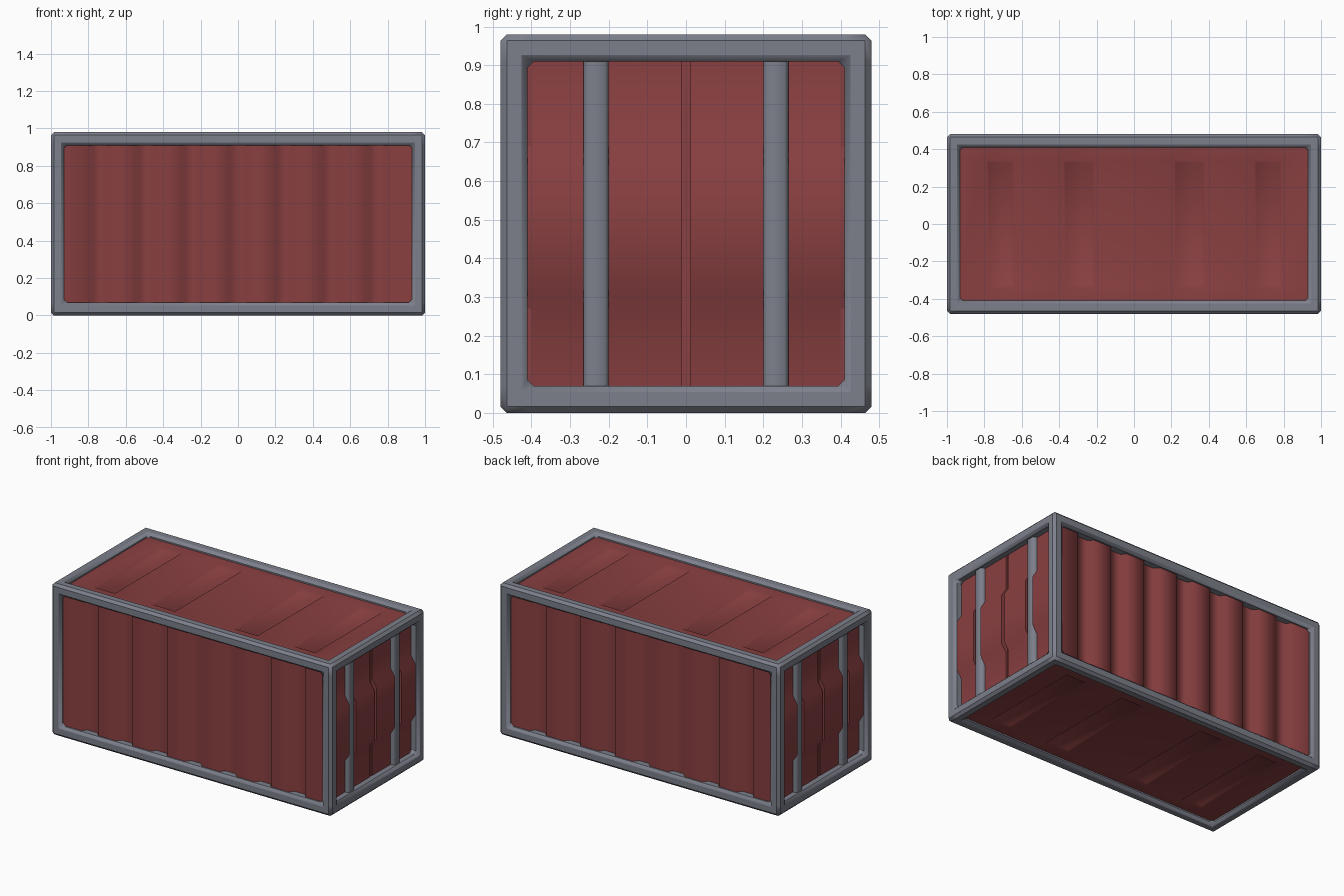
import bpy, bmesh, math
from mathutils import Vector

cube = bpy.data.objects.get("Cube")
if cube:
    bpy.data.objects.remove(cube, do_unlink=True)

HX, HY, TOP, BEAM = 1.0, 0.48, 0.98, 0.07   # overall half sizes, height, beam width


def material(name, rgb):
    mat = bpy.data.materials.new(name)
    mat.use_nodes = True
    mat.diffuse_color = (*rgb, 1)
    mat.node_tree.nodes["Principled BSDF"].inputs["Base Color"].default_value = (*rgb, 1)
    return mat


RED = material("rust red", (0.25, 0.05, 0.052))
GREY = material("steel grey", (0.205, 0.215, 0.26))


def finish(bm, name, mat, angle=60, bevel=0):
    bmesh.ops.recalc_face_normals(bm, faces=bm.faces)
    mesh = bpy.data.meshes.new(name)
    bm.to_mesh(mesh)
    bm.free()
    mesh.materials.append(mat)
    obj = bpy.data.objects.new(name, mesh)
    bpy.context.collection.objects.link(obj)
    if bevel:
        mod = obj.modifiers.new("Bevel", 'BEVEL')
        mod.width = bevel
        mod.segments = 1
    bpy.ops.object.select_all(action='DESELECT')
    obj.select_set(True)
    bpy.context.view_layer.objects.active = obj
    bpy.ops.object.shade_smooth_by_angle(angle=math.radians(angle))
    return obj


def prism(name, outline, start, end, place, mat, angle=60):
    """Extrude a closed outline of (u, depth) from start to end."""
    bm = bmesh.new()
    face = bm.faces.new([bm.verts.new(place(u, d, start)) for u, d in outline])
    shift = Vector(place(0, 0, end)) - Vector(place(0, 0, start))
    ext = bmesh.ops.extrude_face_region(bm, geom=[face], use_keep_orig=True)
    bmesh.ops.translate(bm, vec=shift,
                        verts=[v for v in ext["geom"] if isinstance(v, bmesh.types.BMVert)])
    return finish(bm, name, mat, angle)


# Frame: the cells of a 3 x 3 x 3 block that lie on its edges
cuts = [(-HX, -HX + BEAM, HX - BEAM, HX),
        (-HY, -HY + BEAM, HY - BEAM, HY),
        (0, BEAM, TOP - BEAM, TOP)]


def is_beam(cell):
    return all(0 <= c <= 2 for c in cell) and sum(c != 1 for c in cell) >= 2


bm = bmesh.new()
corners = {}


def corner(key):
    if key not in corners:
        corners[key] = bm.verts.new([cuts[a][key[a]] for a in range(3)])
    return corners[key]


for n in range(27):
    cell = (n % 3, n // 3 % 3, n // 9)
    if not is_beam(cell):
        continue
    for axis in range(3):
        for side in (0, 1):
            near = list(cell)
            near[axis] += 2 * side - 1
            if is_beam(near):
                continue
            b, c = (axis + 1) % 3, (axis + 2) % 3
            loop = []
            for db, dc in ((0, 0), (1, 0), (1, 1), (0, 1)):
                key = list(cell)
                key[axis] += side
                key[b] += db
                key[c] += dc
                loop.append(corner(tuple(key)))
            bm.faces.new(loop)
finish(bm, "frame", GREY, 60, 0.016)

# Corrugated long walls: seven trapezoid channels
edge_x = HX - 0.05
wall = [(-edge_x, 0.40), (-edge_x, 0.455)]
for i in range(7):
    mid = (i - 3) * 0.247
    wall += [(mid - 0.06, 0.455), (mid - 0.03, 0.42), (mid + 0.03, 0.42), (mid + 0.06, 0.455)]
wall += [(edge_x, 0.455), (edge_x, 0.40)]
for name, s in (("front_wall", -1), ("back_wall", 1)):
    prism(name, wall, 0.04, TOP - 0.04, lambda u, d, v: (u, s * d, v), RED, 80)

# End doors: two leaves with a bulging middle band, a seam and locking bars
leaf = [(0.04, 0.90), (0.04, 0.95), (0.27, 0.95), (0.32, 0.982),
        (0.64, 0.982), (0.69, 0.95), (0.94, 0.95), (0.94, 0.90)]
bar = [(0.2, 0.92), (0.2, 0.965), (0.21, 0.975), (0.255, 0.975), (0.265, 0.965), (0.265, 0.92)]
for end, s in (("left", 1), ("right", -1)):
    for side, t in (("front", -1), ("back", 1)):
        # Each leaf leaves a slot for its bar
        for part, a, b in (("inner", 0.012, 0.2), ("outer", 0.265, 0.44)):
            prism(f"{end}_{side}_{part}_door_panel", leaf, a, b,
                  lambda u, d, v: (s * d, t * v, u), RED, 50)
        prism(f"{end}_{side}_door_bar", bar, 0.04, TOP - 0.04,
              lambda u, d, v: (s * d, t * u, v), GREY, 60)
    seam = [(-0.02, 0.90), (-0.02, 0.94), (0.02, 0.94), (0.02, 0.90)]
    prism(f"{end}_door_seam", seam, 0.04, TOP - 0.04,
          lambda u, d, v: (s * d, u, v), RED)

# Roof and floor: flat sheets with four pressed channels
xs = [-edge_x, -0.79, -0.64, -0.38, -0.21, 0.21, 0.38, 0.64, 0.79, edge_x]
ys = [-0.44, -0.34, 0.34, 0.44]
for name, z, s in (("roof", 0.955, 1), ("floor", 0.025, -1)):
    bm = bmesh.new()
    grid = [[bm.verts.new((x, y, z)) for y in ys] for x in xs]
    channels = []
    for i in range(len(xs) - 1):
        for j in range(len(ys) - 1):
            quad = [grid[i][j], grid[i + 1][j], grid[i + 1][j + 1], grid[i][j + 1]]
            face = bm.faces.new(quad if s > 0 else quad[::-1])
            if j == 1 and i % 2:
                channels.append(face)
    bm.normal_update()
    bmesh.ops.inset_individual(bm, faces=channels, thickness=0.02, depth=-0.012)
    rim = [e for e in bm.edges if e.is_boundary]
    ext = bmesh.ops.extrude_edge_only(bm, edges=rim)
    bmesh.ops.translate(bm, vec=(0, 0, -0.03 * s),
                        verts=[v for v in ext["geom"] if isinstance(v, bmesh.types.BMVert)])
    bmesh.ops.holes_fill(bm, edges=[e for e in bm.edges if e.is_boundary], sides=0)
    finish(bm, name, RED, 60)
